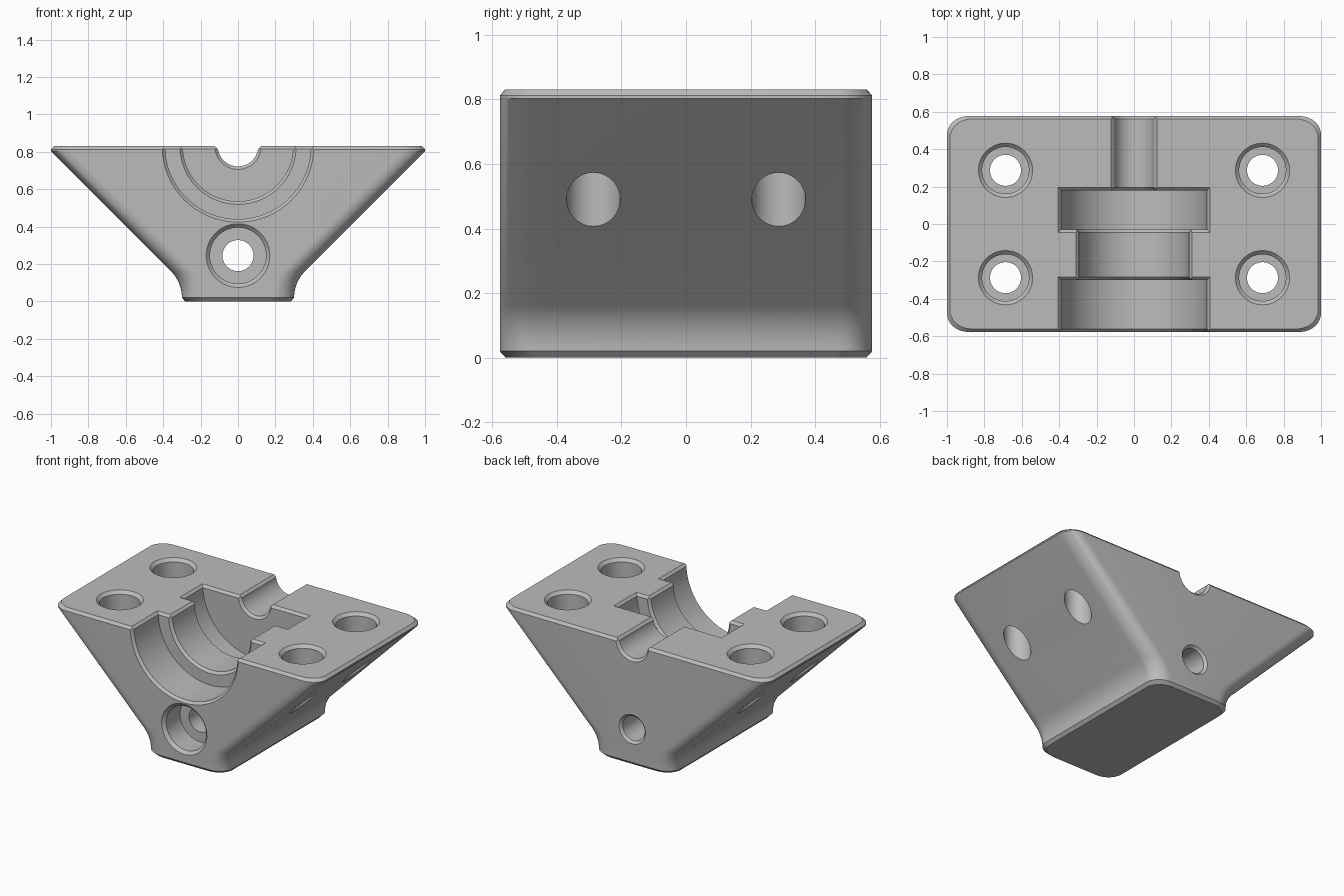
import bpy
import bmesh
from math import sin, cos, pi, radians
from mathutils import Vector

cube = bpy.data.objects.get("Cube")
if cube:
    bpy.data.objects.remove(cube, do_unlink=True)

TOP, DEPTH = 0.83, 0.577
CHAMFER = 0.016


def loft(name, rings):
    """Closed solid skinned through rings of equal point count."""
    bm = bmesh.new()
    loops = [[bm.verts.new(p) for p in ring] for ring in rings]
    n = len(loops[0])
    for a, b in zip(loops, loops[1:]):
        for i in range(n):
            j = (i + 1) % n
            bm.faces.new((a[i], a[j], b[j], b[i]))
    bm.faces.new(loops[0][::-1])
    bm.faces.new(loops[-1])
    bmesh.ops.recalc_face_normals(bm, faces=bm.faces)
    mesh = bpy.data.meshes.new(name)
    bm.to_mesh(mesh)
    bm.free()
    obj = bpy.data.objects.new(name, mesh)
    bpy.context.collection.objects.link(obj)
    return obj


def rounded_rect(w, h, z, rx, ry, steps=10):
    pts = []
    for k, (sx, sy) in enumerate([(1, 1), (-1, 1), (-1, -1), (1, -1)]):
        for i in range(steps + 1):
            t = (k + i / steps) * pi / 2
            pts.append((sx * (w - rx) + rx * cos(t), sy * (h - ry) + ry * sin(t), z))
    return pts


def lathe(name, profile, centre, axis, sides=64):
    """Turn (position along axis, radius) pairs about the Y or Z axis."""
    rings = []
    for d, r in profile:
        ring = []
        for i in range(sides):
            u, v = r * cos(2 * pi * i / sides), r * sin(2 * pi * i / sides)
            ring.append(Vector(centre) + Vector((u, d, v) if axis == "Y" else (u, v, d)))
        rings.append(ring)
    return loft(name, rings)


def cut(target, cutter):
    mod = target.modifiers.new("cut", "BOOLEAN")
    mod.operation, mod.solver, mod.object = "DIFFERENCE", "EXACT", cutter
    bpy.context.view_layer.objects.active = target
    bpy.ops.object.modifier_apply(modifier=mod.name)
    bpy.data.objects.remove(cutter, do_unlink=True)


# Wedge body: chamfered foot, concave fillet, 45 degree flanks, chamfered top
levels = [(0, 0.282, DEPTH - 0.018)]
for i in range(11):
    t = radians(45) * i / 10
    levels.append((0.02 + 0.2 * sin(t), 0.3 + 0.2 * (1 - cos(t)), DEPTH))
levels += [(0.803, 1.0, DEPTH), (0.812, 1.0, DEPTH), (TOP, 0.984, DEPTH - CHAMFER)]
body = loft("bearing_block", [rounded_rect(w, h, z, 0.115, 0.1) for z, w, h in levels])

# Stepped half-round bore along the depth
big, mid, small = 0.39, 0.295, 0.108
y_a, y_b, y_c = -0.3, -0.03, 0.18
bore = [(-DEPTH - 0.03, big + 0.046), (-DEPTH + CHAMFER, big),
        (y_a, big), (y_a, mid + CHAMFER), (y_a + CHAMFER, mid),
        (y_b - CHAMFER, mid), (y_b, mid + CHAMFER), (y_b, big),
        (y_c, big), (y_c, small + CHAMFER), (y_c + CHAMFER, small),
        (DEPTH - CHAMFER, small), (DEPTH + 0.03, small + 0.046)]
cut(body, lathe("bore_cutter", bore, (0, 0, TOP), "Y"))

# Chamfers around the upper rim of each bore section
for r, y0, y1 in [(big, -0.7, y_a), (mid, y_a, y_b), (big, y_b, y_c), (small, y_c, 0.7)]:
    rings = []
    for z, grow in [(TOP - CHAMFER, 0), (TOP + 0.03, CHAMFER + 0.03)]:
        w, a, b = r + grow, y0 - grow, y1 + grow
        rings.append([(-w, a, z), (w, a, z), (w, b, z), (-w, b, z)])
    cut(body, loft("rim_cutter", rings))

# Four counterbored vertical screw holes
screw = [(-0.7, 0.083), (-0.17, 0.083), (-0.17, 0.125), (-0.02, 0.125), (0.02, 0.165)]
for x in (-0.687, 0.687):
    for y in (-0.287, 0.287):
        cut(body, lathe("screw_cutter", screw, (x, y, TOP), "Z"))

# Horizontal bolt hole, counterbored at the front
bolt = [(-DEPTH - 0.02, 0.19), (-DEPTH + 0.02, 0.15), (-DEPTH + 0.17, 0.15),
        (-DEPTH + 0.17, 0.083), (DEPTH - CHAMFER, 0.083), (DEPTH + 0.02, 0.119)]
cut(body, lathe("bolt_cutter", bolt, (0, 0, 0.245), "Y"))

# Single grey material
grey = bpy.data.materials.new("light_grey")
grey.use_nodes = True
colour = (0.5, 0.5, 0.5, 1)
grey.diffuse_color = colour
grey.node_tree.nodes["Principled BSDF"].inputs["Base Color"].default_value = colour
body.data.materials.clear()
body.data.materials.append(grey)

bpy.ops.object.select_all(action="DESELECT")
body.select_set(True)
bpy.context.view_layer.objects.active = body
bpy.ops.object.shade_smooth_by_angle(angle=radians(30))
